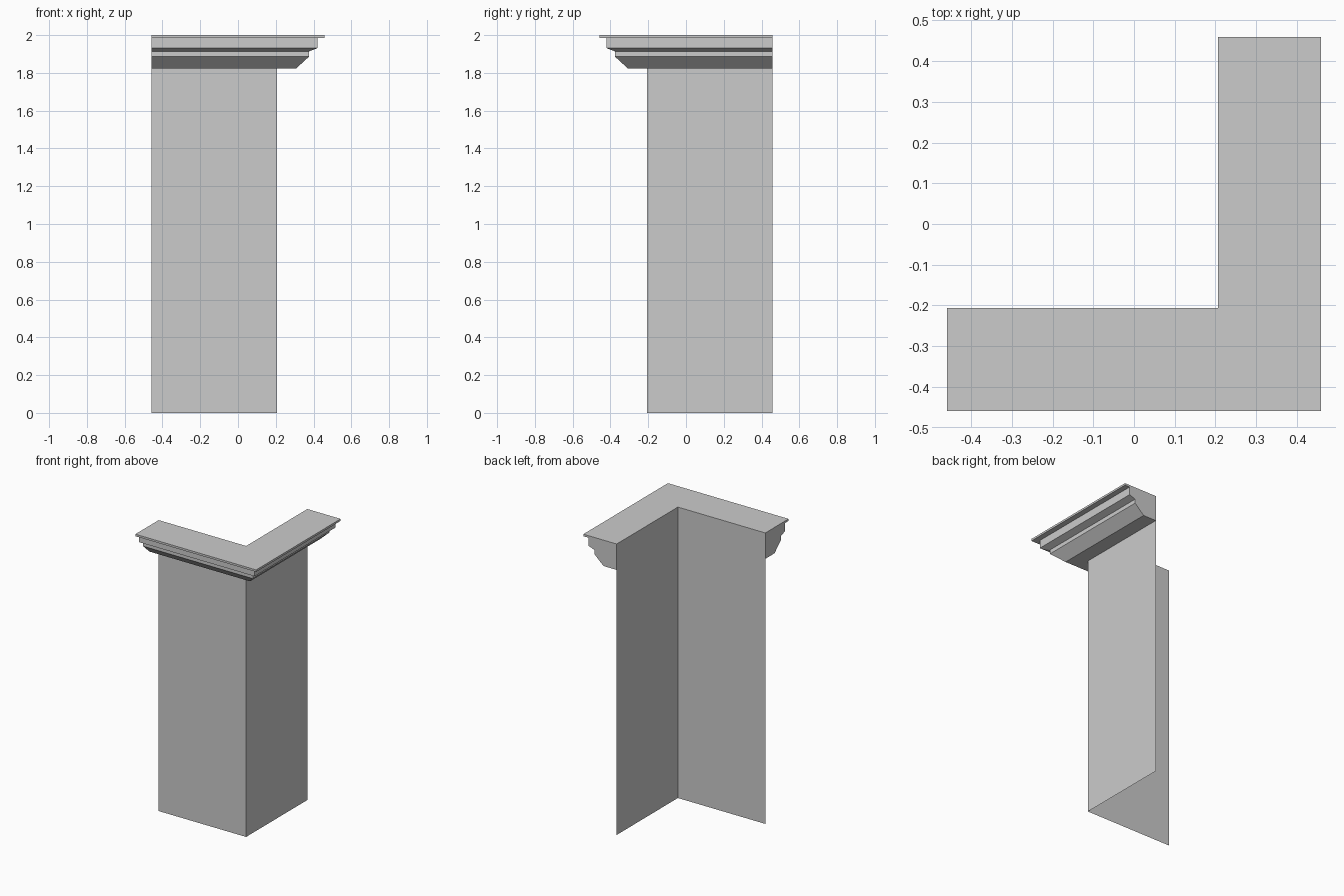
import bpy
import bmesh

# Remove the default cube
cube = bpy.data.objects.get("Cube")
if cube:
    bpy.data.objects.remove(cube, do_unlink=True)

GREY = (0.6, 0.6, 0.6, 1.0)
WALL = 0.206      # distance of both wall sheets from the centre
END = 0.459       # free ends of the walls and outermost cornice edge
HEIGHT = 2.0

plaster = bpy.data.materials.new("grey plaster")
plaster.use_nodes = True
plaster.diffuse_color = GREY
plaster.node_tree.nodes["Principled BSDF"].inputs["Base Color"].default_value = GREY


def sweep_round_corner(name, profile, closed):
    """Sweep (outward offset, height) points along the L, mitred at the corner."""
    bm = bmesh.new()
    stations = []
    for place in (lambda r: (-END, -r), lambda r: (r, -r), lambda r: (r, END)):
        stations.append([bm.verts.new((*place(WALL + d), z)) for d, z in profile])
    count = len(profile)
    for a, b in zip(stations, stations[1:]):
        for i in range(count if closed else count - 1):
            j = (i + 1) % count
            bm.faces.new((a[i], b[i], b[j], a[j]))
    if closed:
        bm.faces.new(stations[0])
        bm.faces.new(stations[-1][::-1])
        bmesh.ops.recalc_face_normals(bm, faces=bm.faces)
    mesh = bpy.data.meshes.new(name)
    bm.to_mesh(mesh)
    bm.free()
    mesh.materials.append(plaster)
    obj = bpy.data.objects.new(name, mesh)
    bpy.context.collection.objects.link(obj)
    return obj


# Thin corner wall, below the cornice
sweep_round_corner("corner_wall", [(0, 0), (0, 1.822)], closed=False)

# Stepped cornice moulding, closed at both ends
lip = END - WALL
sweep_round_corner("cornice", [
    (0, 1.822), (0.10, 1.822), (0.17, 1.886), (0.17, 1.914),
    (0.215, 1.931), (0.215, 1.986), (lip, 1.986), (lip, HEIGHT), (0, HEIGHT),
], closed=True)
